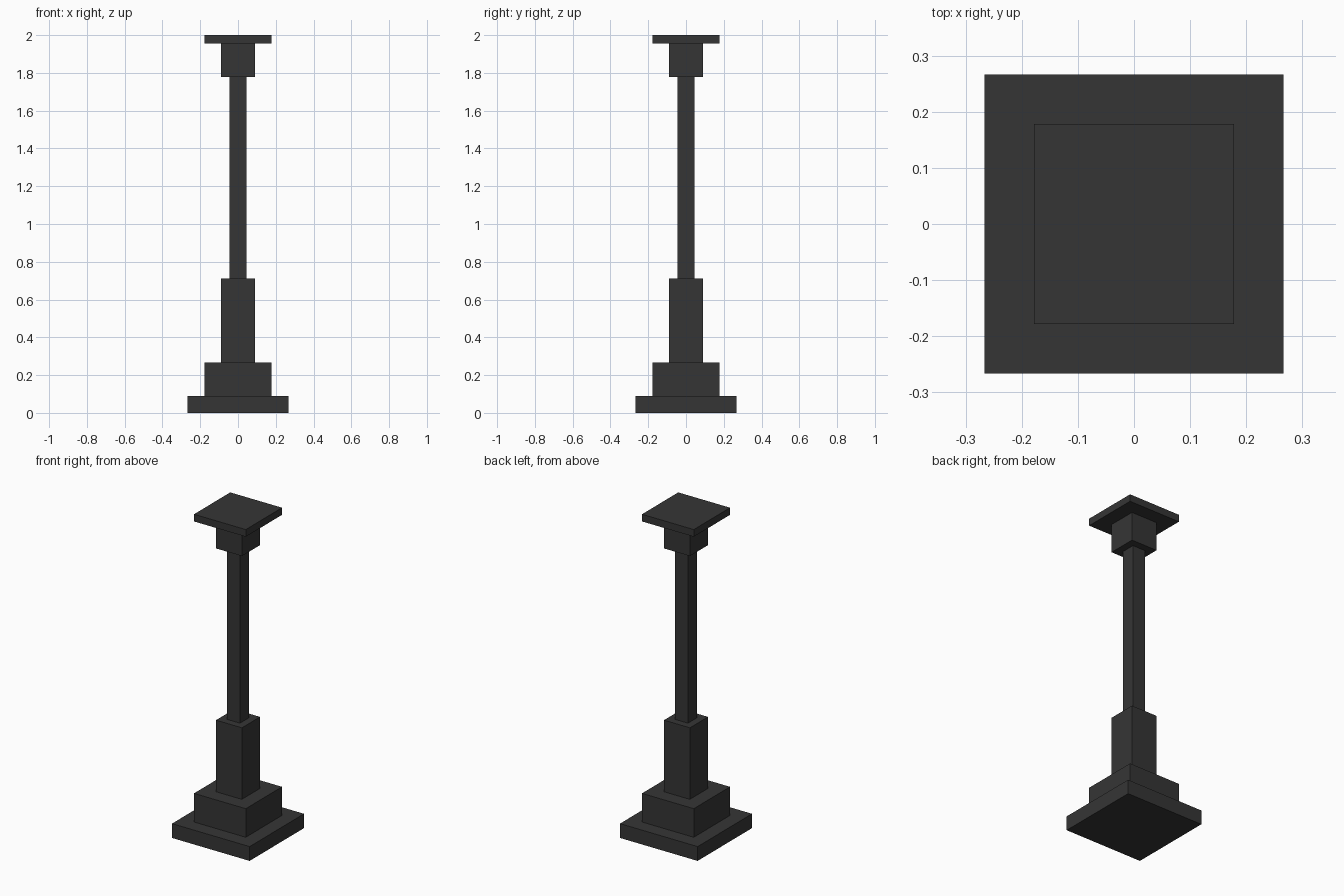
import bpy

if "Cube" in bpy.data.objects:
    bpy.data.objects.remove(bpy.data.objects["Cube"])

U = 2 / 22.5  # module: the whole pillar is 22.5 modules tall

mat = bpy.data.materials.new("charcoal")
mat.diffuse_color = (0.036, 0.036, 0.036, 1)
mat.use_nodes = True
mat.node_tree.nodes["Principled BSDF"].inputs["Base Color"].default_value = mat.diffuse_color


def block(name, width, height, z):
    """Square block standing on height z; returns the height of its top."""
    bpy.ops.mesh.primitive_cube_add(size=1, location=(0, 0, (z + height / 2) * U))
    ob = bpy.context.object
    ob.name = name
    for v in ob.data.vertices:
        v.co.x *= width * U
        v.co.y *= width * U
        v.co.z *= height * U
    ob.data.materials.append(mat)
    return z + height


# Stacked from the ground up: name, width, height in modules
z = 0
for name, width, height in (
    ("base_plinth", 6, 1),
    ("base_step", 4, 2),
    ("lower_post", 2, 5),
    ("shaft", 1, 12),
    ("capital_block", 2, 2),
    ("top_plate", 4, 0.5),
):
    z = block(name, width, height, z)
